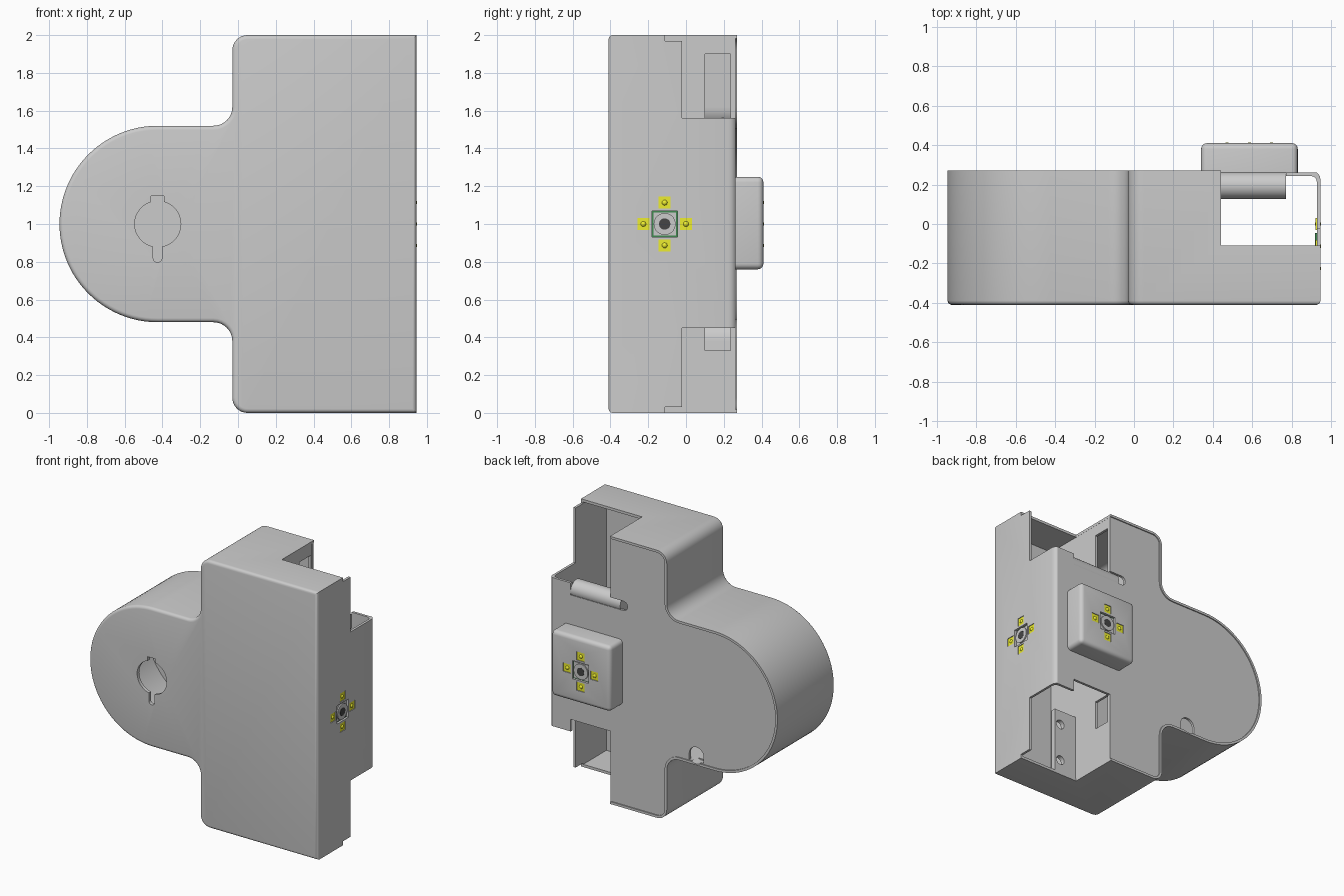
import bpy, bmesh, math
from mathutils import Matrix, Vector

if "Cube" in bpy.data.objects:
    bpy.data.objects.remove(bpy.data.objects["Cube"])


def make(name, bm, color=None, smooth=True):
    bmesh.ops.recalc_face_normals(bm, faces=bm.faces)
    me = bpy.data.meshes.new(name)
    bm.to_mesh(me)
    bm.free()
    ob = bpy.data.objects.new(name, me)
    bpy.context.collection.objects.link(ob)
    if color:
        mat = bpy.data.materials.get(name) or bpy.data.materials.new(name)
        mat.diffuse_color = color
        mat.use_nodes = True
        mat.node_tree.nodes["Principled BSDF"].inputs["Base Color"].default_value = mat.diffuse_color
        me.materials.append(mat)
    if smooth:
        shade(ob)
    return ob


def activate(ob):
    bpy.ops.object.select_all(action='DESELECT')
    ob.select_set(True)
    bpy.context.view_layer.objects.active = ob


def shade(ob):
    activate(ob)
    bpy.ops.object.shade_smooth_by_angle(angle=math.radians(30))


def box_bm(x, y, z, mat=Matrix()):
    bm = bmesh.new()
    size = Matrix.Diagonal((x[1] - x[0], y[1] - y[0], z[1] - z[0], 1))
    mid = Matrix.Translation((sum(x) / 2, sum(y) / 2, sum(z) / 2))
    bmesh.ops.create_cube(bm, size=1, matrix=mat @ mid @ size)
    return bm


def box(name, x, y, z, mat=Matrix(), color=None):
    return make(name, box_bm(x, y, z, mat), color, False)


def cyl(name, p, q, r, color=None, n=40):
    p, q = Vector(p), Vector(q)
    rot = (q - p).to_track_quat('Z', 'Y').to_matrix().to_4x4()
    bm = bmesh.new()
    bmesh.ops.create_cone(bm, cap_ends=True, segments=n, radius1=r, radius2=r,
                          depth=(q - p).length,
                          matrix=Matrix.Translation((p + q) / 2) @ rot)
    return make(name, bm, color)


def cut(ob, *cutters):
    for c in cutters:
        activate(ob)
        m = ob.modifiers.new("cut", 'BOOLEAN')
        m.operation, m.solver, m.object = 'DIFFERENCE', 'EXACT', c
        bpy.ops.object.modifier_apply(modifier=m.name)
        bpy.data.objects.remove(c)


def arc(cx, cz, r, a, b, n):
    return [(cx + r * math.cos(math.radians(a + (b - a) * i / n)),
             cz + r * math.sin(math.radians(a + (b - a) * i / n))) for i in range(n + 1)]


def body_bm(d, y0, y1, right):
    # outline inset by d, extruded from y0 to y1
    up = [(right, 2 - d)] + arc(0.05, 1.92, 0.08 - d, 90, 180, 8)
    up += arc(-0.13, 1.62, 0.1 + d, 0, -90, 8)
    up += arc(-0.425, 1, 0.52 - d, 90, 180, 24)
    pts = up + [(x, 2 - z) for x, z in reversed(up[:-1])]
    bm = bmesh.new()
    f = bm.faces.new([bm.verts.new((x, y0, z)) for x, z in pts])
    g = bmesh.ops.extrude_face_region(bm, geom=[f])
    bmesh.ops.translate(bm, vec=(0, y1 - y0, 0),
                        verts=[v for v in g['geom'] if isinstance(v, bmesh.types.BMVert)])
    return bm


def bevel(bm, test, w, n=4):
    es = [e for e in bm.edges if all(test(v.co) for v in e.verts)]
    bmesh.ops.bevel(bm, geom=es, offset=w, segments=n, profile=0.5, affect='EDGES')


# Hollow housing shell
bm = body_bm(0, -0.41, 0.27, 0.945)
bevel(bm, lambda c: c.y < -0.409, 0.022)
bevel(bm, lambda c: c.x > 0.944 and c.y > 0.269, 0.045)
housing = make("housing", bm)
bm = body_bm(0.02, -0.385, 0.243, 0.927)
bevel(bm, lambda c: c.x > 0.926 and c.y > 0.242, 0.03)
cut(housing, make("cavity", bm))
# Back plate sits slightly below the rim
cut(housing, make("recess", body_bm(0.018, 0.262, 0.32, 1.1)))

# Corner openings at the top and bottom right
for z_out, z_in, z_tab, z_slot in ((2.1, 1.56, 1.97, 1.50), (-0.1, 0.45, 0.03, 0.54)):
    zr = sorted((z_out, z_in))
    cut(housing,
        box("opening", (0.44, 0.925), (-0.11, 0.35), zr),
        box("side_opening", (0.90, 1.0), (-0.02, 0.35), zr),
        box("lip_opening", (0.90, 1.0), (-0.11, 0.35), sorted((z_out, z_tab))),
        box("step", (0.44, 0.77), (0.15, 0.35), sorted((z_out, z_slot))))

# Slot with a round end, and arched cable outlet in the back plate
cut(housing,
    box("slot", (0.335, 0.77), (0.2, 0.35), (1.47, 1.54)),
    cyl("slot_end", (0.335, 0.2, 1.505), (0.335, 0.35, 1.505), 0.035),
    box("outlet", (-0.33, -0.21), (0.2, 0.35), (0.502, 0.55)),
    cyl("outlet_arch", (-0.27, 0.2, 0.55), (-0.27, 0.35, 0.55), 0.06))

# Keyhole in the front
cut(housing,
    cyl("keyhole", (-0.425, -0.5, 1), (-0.425, -0.3, 1), 0.122, n=48),
    box("key_top", (-0.46, -0.393), (-0.5, -0.3), (1.05, 1.148)),
    box("key_bottom", (-0.449, -0.403), (-0.5, -0.3), (0.82, 0.95)),
    cyl("key_end", (-0.426, -0.5, 0.82), (-0.426, -0.3, 0.82), 0.023))

# Inner wall with two windows
wall = box("inner_wall", (0.42, 0.439), (-0.39, 0.25), (0.01, 1.99))
cut(wall,
    box("window", (0.3, 0.6), (0.1, 0.235), (1.5, 1.9)),
    box("window", (0.3, 0.6), (0.1, 0.235), (0.33, 0.55)))

# Mounting strip with two screw holes
strip = box("mounting_strip", (0.435, 0.63), (-0.15, -0.115), (0.015, 0.52))
cut(strip, *[cyl("screw_hole", (0.58, -0.3, z), (0.58, 0, z), 0.035, n=24)
             for z in (0.12, 0.41)])
shade(strip)

# Rounded ledge under the upper opening
cyl("cable_ledge", (0.36, 0.195, 1.495), (0.77, 0.195, 1.495), 0.068)

# Sensor block on the back
bm = box_bm((0.34, 0.83), (0.25, 0.41), (0.76, 1.25))
es = [e for e in bm.edges if any(v.co.y > 0.3 for v in e.verts)]
bmesh.ops.bevel(bm, geom=es, offset=0.03, segments=4, profile=0.5, affect='EDGES')
block = make("sensor_block", bm)

YELLOW, GREEN, DARK = (0.85, 0.85, 0.03, 1), (0.05, 0.25, 0.08, 1), (0.06, 0.06, 0.06, 1)
LEDS = ((0.113, 0), (-0.113, 0), (0, 0.113), (0, -0.113))


def sensor(host, m):
    # local z points out of the host surface
    def sq(name, x, y, h, z, color=None):
        return box(name, (x - h, x + h), (y - h, y + h), z, m, color)

    cut(host, sq("lens_pocket", 0, 0, 0.068, (-0.025, 0.02)))
    sq("circuit_board", 0, 0, 0.0675, (-0.028, -0.016), GREEN)
    sq("lens_base", 0, 0, 0.06, (-0.02, -0.010))
    cyl("lens_barrel", m @ Vector((0, 0, -0.02)), m @ Vector((0, 0, -0.001)), 0.058)
    cyl("lens", m @ Vector((0, 0, -0.01)), m @ Vector((0, 0, 0.0005)), 0.03, DARK)
    for x, y in LEDS:
        cut(host, sq("light_pocket", x, y, 0.032, (-0.025, 0.02)))
        sq("light_base", x, y, 0.0315, (-0.026, -0.005), YELLOW)
        bm = bmesh.new()
        bmesh.ops.create_uvsphere(bm, u_segments=16, v_segments=8, radius=0.016,
                                  matrix=m @ Matrix.Translation((x, y, -0.012)))
        make("light_dome", bm, YELLOW)


sensor(housing, Matrix.Translation((0.945, -0.113, 1)) @ Matrix.Rotation(math.pi / 2, 4, 'Y'))
sensor(block, Matrix.Translation((0.585, 0.41, 1)) @ Matrix.Rotation(-math.pi / 2, 4, 'X'))
shade(housing)
shade(block)
